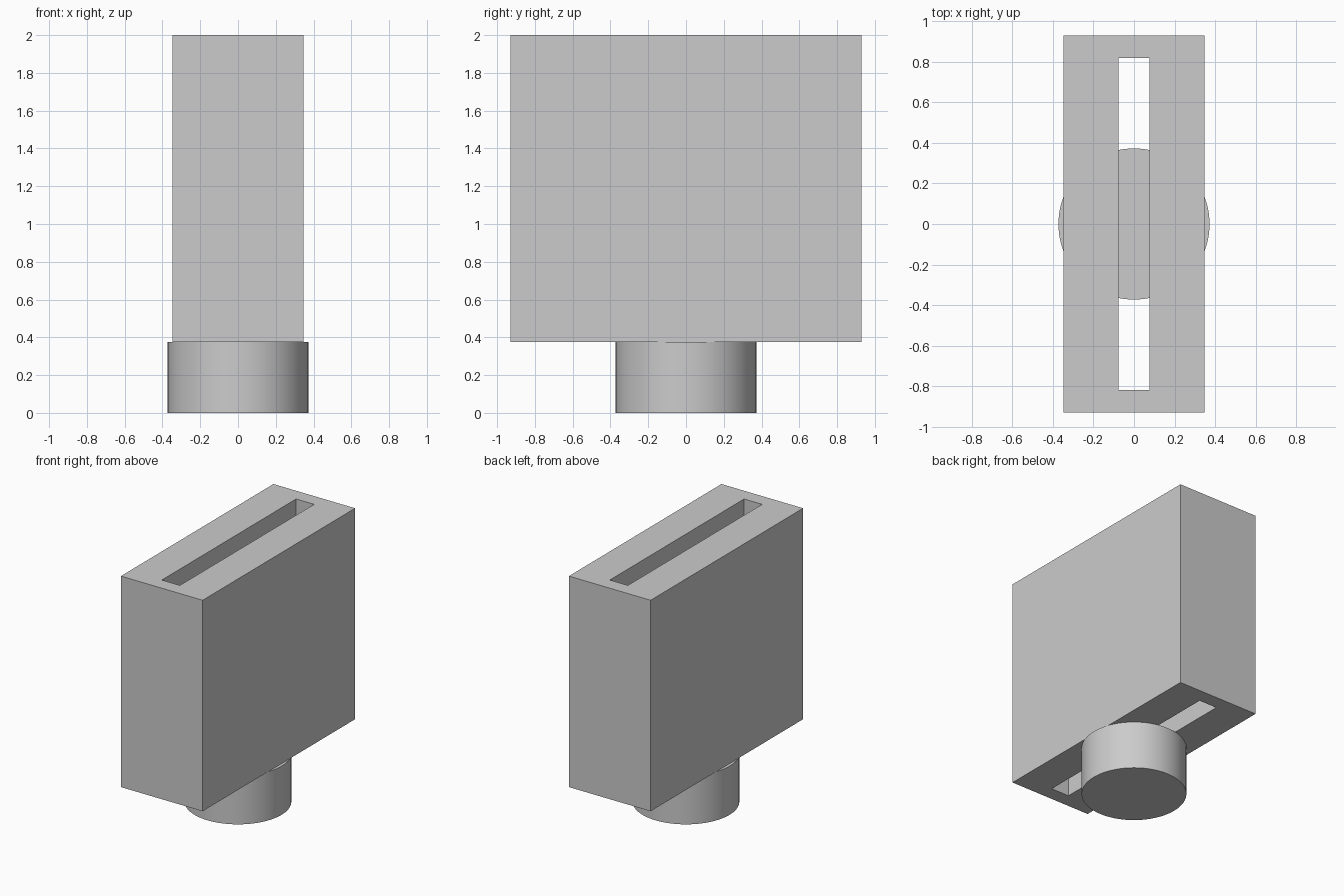
import bpy
import bmesh

default = bpy.data.objects.get("Cube")
if default:
    bpy.data.objects.remove(default, do_unlink=True)

BOTTOM, TOP = 0.375, 2.0

# One plain grey for the whole model
grey = bpy.data.materials.new("grey")
grey.use_nodes = True
color = (0.6, 0.6, 0.6, 1)
grey.diffuse_color = color
grey.node_tree.nodes["Principled BSDF"].inputs["Base Color"].default_value = color


def rectangle(bm, half_x, half_y, z):
    corners = ((-1, -1), (1, -1), (1, 1), (-1, 1))
    return [bm.verts.new((sx * half_x, sy * half_y, z)) for sx, sy in corners]


# Block with a slot running right through it from top to bottom
bm = bmesh.new()
outer_low = rectangle(bm, 0.348, 0.928, BOTTOM)
outer_high = rectangle(bm, 0.348, 0.928, TOP)
slot_high = rectangle(bm, 0.077, 0.817, TOP)
slot_low = rectangle(bm, 0.077, 0.817, BOTTOM)
loops = [outer_low, outer_high, slot_high, slot_low]
for a, b in zip(loops, loops[1:] + loops[:1]):
    for i in range(4):
        j = (i + 1) % 4
        bm.faces.new((a[i], a[j], b[j], b[i]))
bmesh.ops.recalc_face_normals(bm, faces=bm.faces)
mesh = bpy.data.meshes.new("slotted_block")
bm.to_mesh(mesh)
bm.free()
mesh.materials.append(grey)
block = bpy.data.objects.new("slotted_block", mesh)
bpy.context.collection.objects.link(block)

# Round foot under the block
bpy.ops.mesh.primitive_cylinder_add(
    vertices=96, radius=0.372, depth=BOTTOM, location=(0, 0, BOTTOM / 2))
foot = bpy.context.object
foot.name = "round_foot"
foot.data.materials.append(grey)
bpy.ops.object.shade_smooth_by_angle()
